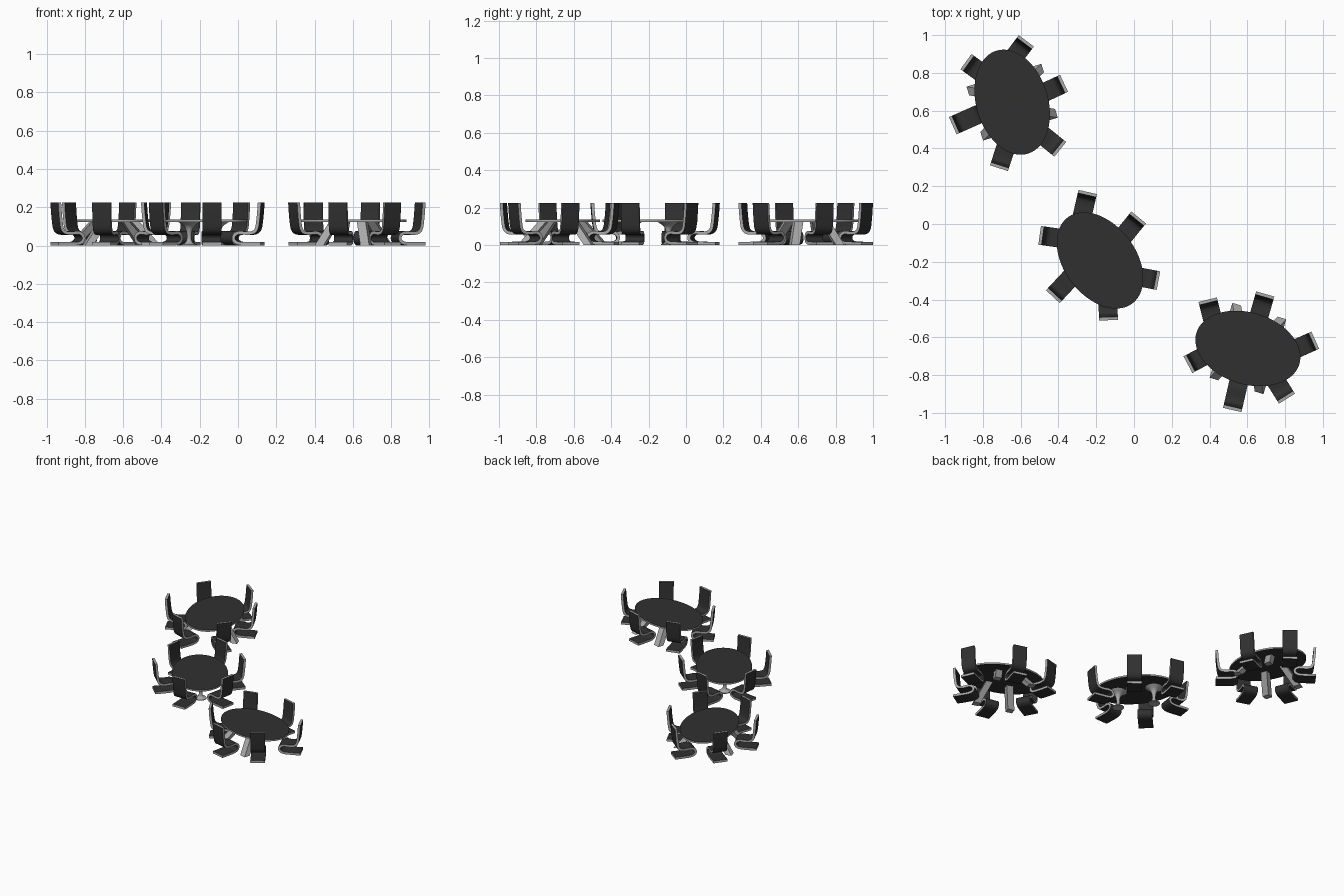
import bpy, bmesh
from math import radians, cos, sin, pi
from mathutils import Vector, Matrix

if "Cube" in bpy.data.objects:
    bpy.data.objects.remove(bpy.data.objects["Cube"])


def material(name, v):
    m = bpy.data.materials.new(name)
    m.diffuse_color = (v, v, v, 1)
    m.use_nodes = True
    m.node_tree.nodes["Principled BSDF"].inputs["Base Color"].default_value = m.diffuse_color
    return m


DARK = material("dark_surface", 0.03)
GREY = material("light_edge", 0.4)


def add_object(name, bm, mats, smooth=True):
    bmesh.ops.recalc_face_normals(bm, faces=bm.faces)
    me = bpy.data.meshes.new(name)
    bm.to_mesh(me)
    bm.free()
    for m in mats:
        me.materials.append(m)
    ob = bpy.data.objects.new(name, me)
    bpy.context.collection.objects.link(ob)
    if smooth:
        bpy.ops.object.select_all(action='DESELECT')
        bpy.context.view_layer.objects.active = ob
        ob.select_set(True)
        bpy.ops.object.shade_smooth_by_angle(angle=radians(35))
    return ob


def spline(pts, n=5):
    # Catmull-Rom curve through the points
    p = [Vector(q) for q in pts]
    p = [2 * p[0] - p[1]] + p + [2 * p[-1] - p[-2]]
    out = []
    for i in range(1, len(p) - 2):
        a, b, c, d = p[i - 1:i + 3]
        for k in range(n):
            t = k / n
            out.append(0.5 * (2 * b + (c - a) * t + (2 * a - 5 * b + 4 * c - d) * t * t
                              + (3 * b - a - 3 * c + d) * t ** 3))
    return out + [p[-2]]


def chair_mesh():
    # one bent sheet: foot, front bend, seat and back; x = 0 is the rear
    path = spline([(-0.002, 0.009), (-0.06, 0.009), (-0.115, 0.011), (-0.14, 0.022),
                   (-0.147, 0.04), (-0.138, 0.058), (-0.115, 0.067), (-0.07, 0.064),
                   (-0.04, 0.07), (-0.024, 0.09), (-0.017, 0.13), (-0.012, 0.18), (-0.009, 0.225)])
    bm = bmesh.new()
    rings = []
    for i, q in enumerate(path):
        t = (path[min(i + 1, len(path) - 1)] - path[max(i - 1, 0)]).normalized()
        nrm = Vector((-t.y, t.x)) * 0.0085
        ring = []
        for side, y in ((1, -0.05), (1, 0.05), (-1, 0.05), (-1, -0.05)):
            r = q + nrm * side
            ring.append(bm.verts.new((r.x, y, min(max(r.y, 0), 0.225))))
        rings.append(ring)
    for a, b in zip(rings, rings[1:]):
        for k in range(4):
            f = bm.faces.new((a[k], a[(k + 1) % 4], b[(k + 1) % 4], b[k]))
            f.material_index = k % 2
    for r in (rings[0], rings[-1]):
        bm.faces.new(r).material_index = 1
    ob = add_object("chair", bm, (DARK, GREY))
    me = ob.data
    bpy.data.objects.remove(ob)
    return me


def table_top(name, frame):
    bm = bmesh.new()
    bmesh.ops.create_cone(bm, cap_ends=True, segments=64, radius1=1, radius2=1, depth=0.012,
                          matrix=Matrix.Translation((0, 0, 0.13)) @ Matrix.Diagonal((0.285, 0.19, 1, 1)))
    for f in bm.faces:
        f.material_index = 0 if len(f.verts) > 4 else 1
    add_object(name, bm, (DARK, GREY)).matrix_world = frame


def splayed_legs(name, frame):
    # four slanted block legs
    bm = bmesh.new()
    for sx in (-1, 1):
        for sy in (-1, 1):
            loops = []
            for x, y, z in ((0.125, 0.185, 0), (0.075, 0.085, 0.125)):
                loops.append([bm.verts.new((sx * x + dx * 0.024, sy * y + dy * 0.022, z))
                              for dx, dy in ((-1, -1), (1, -1), (1, 1), (-1, 1))])
            a, b = loops
            bm.faces.new(a)
            bm.faces.new(b)
            for k in range(4):
                bm.faces.new((a[k], a[(k + 1) % 4], b[(k + 1) % 4], b[k]))
    add_object(name, bm, (GREY,), False).matrix_world = frame


def pedestals(name, frame):
    # two flared round columns along the long axis
    prof = [(0.04, 0), (0.04, 0.005)] + [tuple(p) for p in spline(
        [(0.036, 0.008), (0.018, 0.017), (0.012, 0.04), (0.014, 0.07), (0.026, 0.1), (0.06, 0.125)], 3)]
    bm = bmesh.new()
    n = 28
    for cx in (-0.125, 0.125):
        loops = [[bm.verts.new((cx + r * cos(2 * pi * k / n), r * sin(2 * pi * k / n), z))
                  for k in range(n)] for r, z in prof]
        for a, b in zip(loops, loops[1:]):
            for k in range(n):
                bm.faces.new((a[k], a[(k + 1) % n], b[(k + 1) % n], b[k]))
        bm.faces.new(loops[0])
        bm.faces.new(loops[-1])
    add_object(name, bm, (GREY,)).matrix_world = frame


# each set: centre, table angle, base builder, chairs as (rear x, rear y, outward angle)
SETS = [
    ("back", (-0.645, 0.645), -73, splayed_legs,
     [(-0.57, 0.97, 53), (-0.89, 0.86, 144), (-0.96, 0.52, 204),
      (-0.715, 0.295, 252), (-0.39, 0.395, -39), (-0.37, 0.745, 25)]),
    ("middle", (-0.18, -0.193), -53, pedestals,
     [(-0.245, 0.17, 77), (0.025, 0.035, 51), (0.13, -0.30, -11),
      (-0.135, -0.51, -88), (-0.43, -0.385, 227), (-0.50, -0.06, 172)]),
    ("front", (0.603, -0.659), -17, splayed_legs,
     [(0.39, -0.40, 104), (0.695, -0.37, 74), (0.96, -0.615, 24),
      (0.81, -0.925, -58), (0.52, -0.985, 257), (0.285, -0.745, 208)]),
]

seat_mesh = chair_mesh()
for label, (cx, cy), ang, base, chairs in SETS:
    frame = Matrix.Translation((cx, cy, 0)) @ Matrix.Rotation(radians(ang), 4, 'Z')
    table_top(label + "_table_top", frame)
    base(label + "_table_base", frame)
    for i, (x, y, a) in enumerate(chairs):
        ob = bpy.data.objects.new(f"{label}_chair_{i + 1}", seat_mesh)
        bpy.context.collection.objects.link(ob)
        ob.matrix_world = Matrix.Translation((x, y, 0)) @ Matrix.Rotation(radians(a), 4, 'Z')
